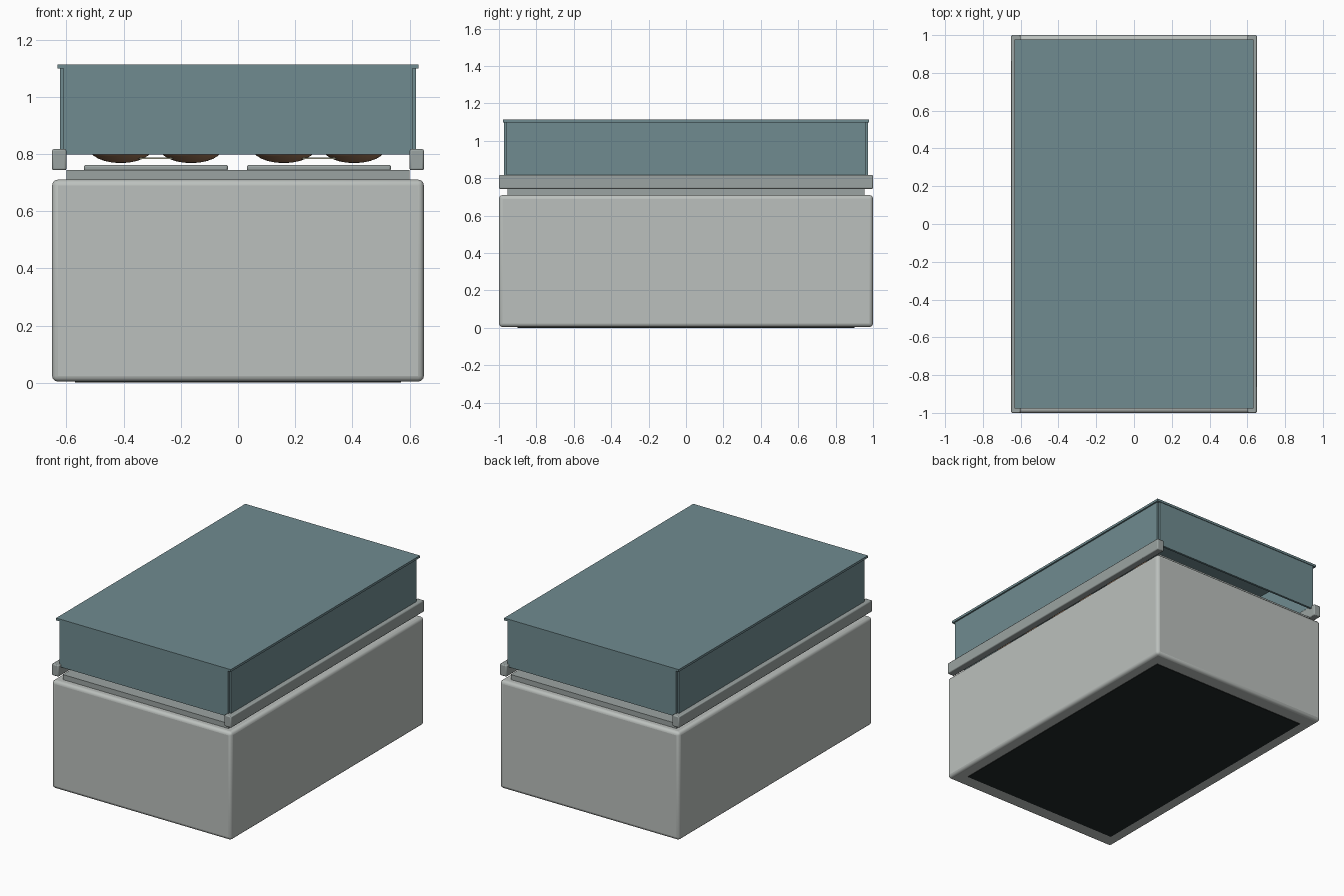
import bpy, random
from math import radians

if "Cube" in bpy.data.objects:
    bpy.data.objects.remove(bpy.data.objects["Cube"])

random.seed(3)


def material(name, rgb, alpha=1.0):
    m = bpy.data.materials.new(name)
    m.diffuse_color = (*rgb, alpha)
    m.use_nodes = True
    m.node_tree.nodes["Principled BSDF"].inputs["Base Color"].default_value = m.diffuse_color
    return m


BODY = material("pale_enamel", (0.50, 0.53, 0.51))
TRIM = material("brushed_metal", (0.33, 0.37, 0.36))
GLASS = material("tinted_glass", (0.16, 0.26, 0.28))
DARK = material("dark_rubber", (0.015, 0.02, 0.02))
BREAD = material("baked_crust", (0.32, 0.17, 0.09))
LINER = material("liner", (0.45, 0.45, 0.33))


def box(name, lo, hi, mat, bevel=0.0, segments=2):
    """Box spanning lo..hi with optional rounded edges."""
    centre = [(a + b) / 2 for a, b in zip(lo, hi)]
    bpy.ops.mesh.primitive_cube_add(size=1, location=centre)
    ob = bpy.context.object
    ob.name = name
    ob.scale = [b - a for a, b in zip(lo, hi)]
    bpy.ops.object.transform_apply(location=False, rotation=False, scale=True)
    ob.data.materials.append(mat)
    if bevel:
        mod = ob.modifiers.new("rounded_edges", "BEVEL")
        mod.width = bevel
        mod.segments = segments
        bpy.ops.object.shade_smooth_by_angle(angle=radians(35))
    return ob


# Cabinet, underside panel and raised counter deck
box("cabinet", (-0.65, -1, 0.004), (0.65, 1, 0.71), BODY, 0.02, 3)
box("underside_panel", (-0.57, -0.9, 0), (0.57, 0.9, 0.03), DARK)
box("counter_deck", (-0.6, -0.955, 0.70), (0.6, 0.955, 0.743), TRIM)

# Long side rails and side glass
for side, s in (("left", -1), ("right", 1)):
    x0, x1 = sorted((s * 0.60, s * 0.65))
    box(f"{side}_rail", (x0, -1, 0.743), (x1, 1, 0.817), TRIM, 0.006)
    x0, x1 = sorted((s * 0.605, s * 0.622))
    box(f"{side}_glass", (x0, -0.96, 0.80), (x1, 0.96, 1.10), GLASS)

# End glass and lid
for end, s in (("front", -1), ("back", 1)):
    y0, y1 = sorted((s * 0.96, s * 0.974))
    box(f"{end}_glass", (-0.61, y0, 0.798), (0.61, y1, 1.10), GLASS)
box("glass_lid", (-0.632, -0.978, 1.098), (0.632, 0.978, 1.113), GLASS)

# Trays with liners and rows of baked rolls
for side, cx in (("left", -0.287), ("right", 0.283)):
    box(f"{side}_tray", (cx - 0.252, -0.86, 0.74), (cx + 0.252, 0.86, 0.762), TRIM, 0.007)
    box(f"{side}_liner", (cx - 0.16, -0.70, 0.782), (cx + 0.16, 0.70, 0.788), LINER)
    for dx in (-0.123, 0.123):
        for row in range(6):
            bpy.ops.mesh.primitive_uv_sphere_add(
                segments=24, ring_count=12, radius=1,
                location=(cx + dx, -0.65 + row * 0.26, 0.82),
                rotation=(0, 0, random.uniform(-0.15, 0.15)))
            roll = bpy.context.object
            roll.name = f"{side}_roll"
            roll.scale = (0.11, 0.115, 0.052)
            roll.data.materials.append(BREAD)
            bpy.ops.object.shade_smooth()
